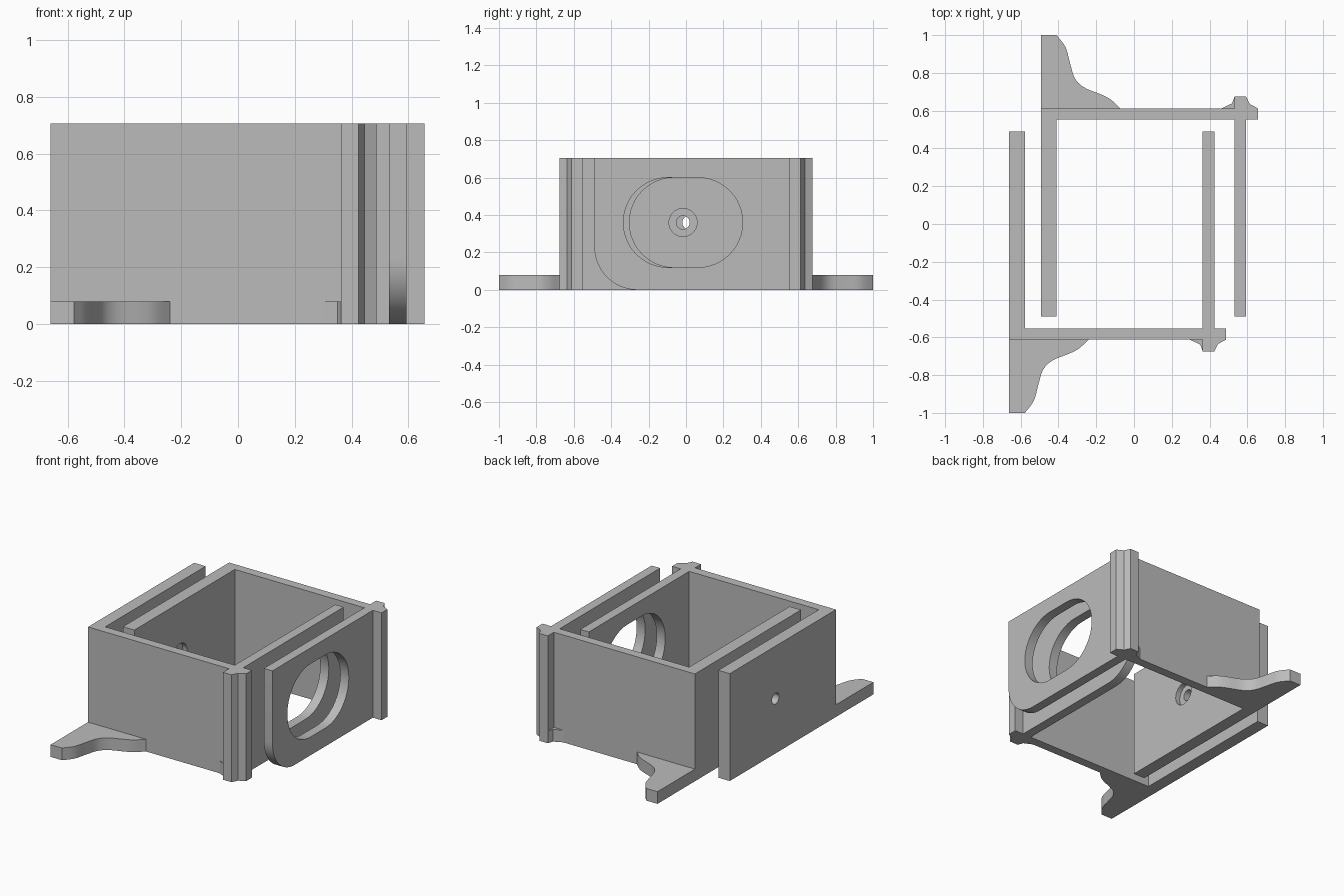
import bpy, bmesh, math
from mathutils import Vector

cube = bpy.data.objects.get("Cube")
if cube:
    bpy.data.objects.remove(cube, do_unlink=True)

grey = bpy.data.materials.new("plain grey")
grey.use_nodes = True
colour = (0.5, 0.5, 0.5, 1)
grey.diffuse_color = colour
grey.node_tree.nodes["Principled BSDF"].inputs["Base Color"].default_value = colour

HEIGHT, FOOT_HEIGHT = 0.705, 0.08
SHIFT = 0.168          # sideways offset of the back half
HOLE_Z = 0.36


def prism(name, points, low, high, axis, flip, shift):
    """Extrude a flat outline along z (points x, y) or x (points y, z)."""
    def place(a, b, c):
        x, y, z = (a, b, c) if axis == "z" else (c, a, b)
        return Vector((x + shift, y * flip, z))
    bm = bmesh.new()
    base = [bm.verts.new(place(a, b, low)) for a, b in points]
    top = [bm.verts.new(place(a, b, high)) for a, b in points]
    bm.faces.new(base)
    bm.faces.new(top)
    n = len(points)
    for i in range(n):
        j = (i + 1) % n
        bm.faces.new((base[i], base[j], top[j], top[i]))
    bmesh.ops.recalc_face_normals(bm, faces=bm.faces)
    mesh = bpy.data.meshes.new(name)
    bm.to_mesh(mesh)
    bm.free()
    mesh.materials.append(grey)
    obj = bpy.data.objects.new(name, mesh)
    bpy.context.collection.objects.link(obj)
    return obj


def arc(cy, cz, r, start, end, steps):
    angles = [math.radians(start + (end - start) * i / steps) for i in range(steps + 1)]
    return [(cy + r * math.cos(a), cz + r * math.sin(a)) for a in angles]


def circle(cy, cz, r):
    return arc(cy, cz, r, 0, 360, 32)[:-1]


def smooth_path(pts, steps=5):
    """Catmull-Rom curve through the points."""
    v = [Vector(p) for p in pts]
    v = [v[0]] + v + [v[-1]]
    out = []
    for a, b, c, d in zip(v, v[1:], v[2:], v[3:]):
        for i in range(steps):
            t = i / steps
            out.append((b * 2 + (c - a) * t + (a * 2 - b * 5 + c * 4 - d) * t**2
                        + (b * 3 - a - c * 3 + d) * t**3) / 2)
    return [tuple(p) for p in out] + [pts[-1]]


def cut(obj, cutters):
    for c in cutters:
        mod = obj.modifiers.new(c.name, "BOOLEAN")
        mod.operation, mod.solver, mod.object = "DIFFERENCE", "EXACT", c
    graph = bpy.context.evaluated_depsgraph_get()
    mesh = bpy.data.meshes.new_from_object(obj.evaluated_get(graph))
    obj.modifiers.clear()
    obj.data = mesh
    for c in cutters:
        bpy.data.objects.remove(c, do_unlink=True)


def smooth(obj):
    bpy.ops.object.select_all(action="DESELECT")
    obj.select_set(True)
    bpy.context.view_layer.objects.active = obj
    bpy.ops.object.shade_smooth_by_angle(angle=math.radians(25))


# U-shaped walls with the corner post at the right-hand end
FRAME = [(-0.661, -0.612), (0.363, -0.612), (0.363, -0.675), (0.425, -0.675),
         (0.445, -0.635), (0.488, -0.612), (0.488, -0.552), (0.425, -0.552),
         (0.425, 0.49), (0.363, 0.49), (0.363, -0.552), (-0.578, -0.552),
         (-0.578, 0.49), (-0.661, 0.49)]
FOOT_CURVE = [(-0.578, -1), (-0.53, -0.935), (-0.505, -0.845), (-0.48, -0.77),
              (-0.43, -0.722), (-0.34, -0.685), (-0.29, -0.658), (-0.24, -0.612)]
GUSSET = [(0.295, -0.612), (0.35, -0.638), (0.363, -0.67), (0.363, -0.612)]
SLOT = arc(0.095, HOLE_Z, 0.24, -90, 90, 24) + arc(-0.063, HOLE_Z, 0.24, 90, 270, 24)
ROUND = [(0.6, -0.1), (0.6, 0.23)] + arc(0.26, 0.23, 0.23, 0, -90, 16) + [(0.26, -0.1)]

for half, flip, shift in (("front", -1 * -1, 0), ("back", -1, SHIFT)):
    def part(name, pts, low, high, axis):
        return prism(half + "_" + name, pts, low, high, axis, flip, shift)

    frame = part("frame", FRAME, 0, HEIGHT, "z")
    cut(frame, [
        part("slot_cutter", SLOT, 0.3, 0.5, "x"),
        part("corner_cutter", ROUND, 0.3, 0.5, "x"),
        part("pin_hole_cutter", circle(0.016, HOLE_Z, 0.036), -0.75, -0.5, "x"),
        part("recess_cutter", circle(0.016, HOLE_Z, 0.075), -0.61, -0.5, "x"),
    ])
    foot = part("foot", [(-0.661, -0.612), (-0.661, -1)] + smooth_path(FOOT_CURVE),
                0, FOOT_HEIGHT, "z")
    gusset = part("post_gusset", GUSSET, 0, FOOT_HEIGHT, "z")
    for obj in (frame, foot, gusset):
        smooth(obj)
